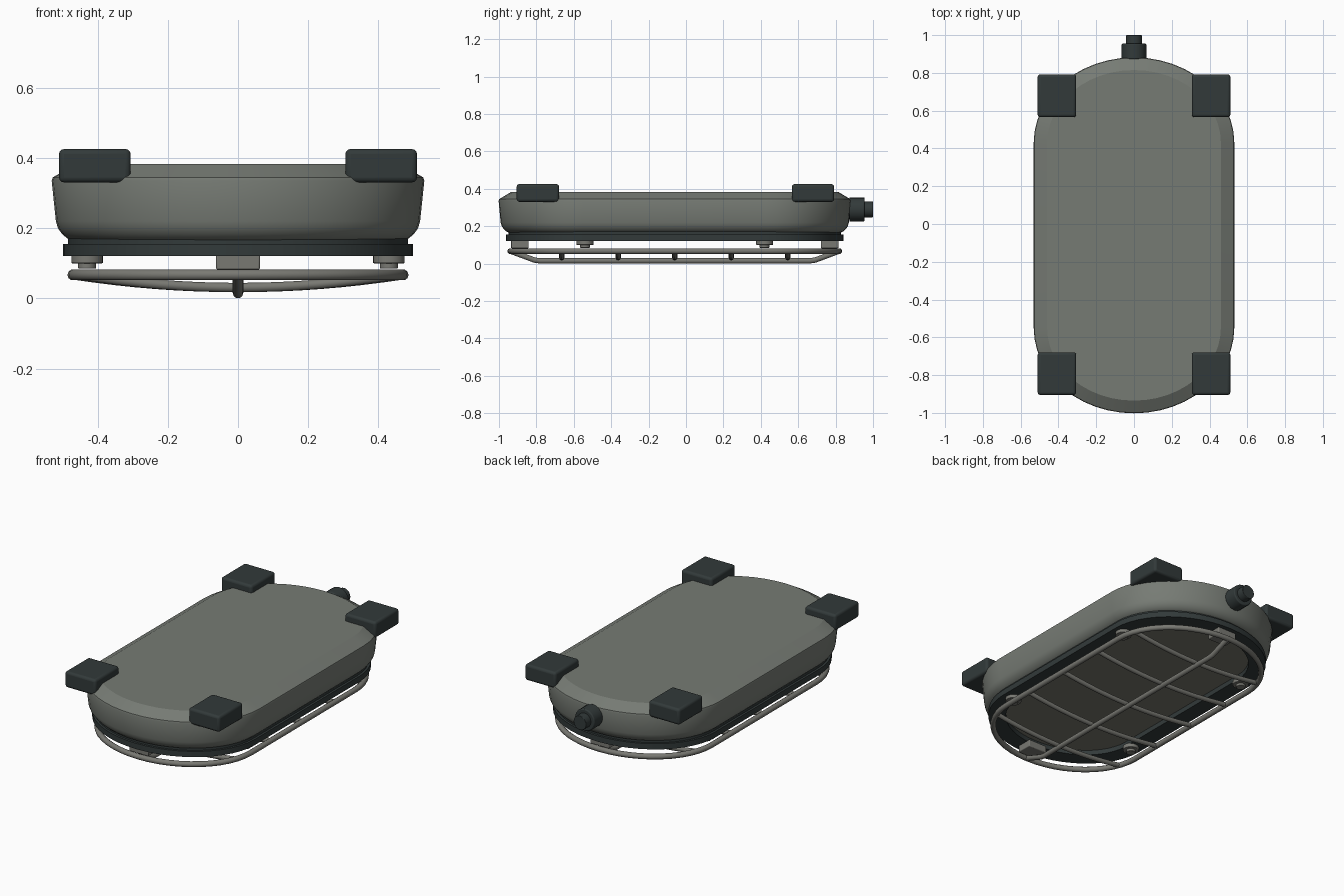
import bpy, bmesh
from math import sin, cos, pi, radians, sqrt
from mathutils import Matrix, Vector

cube = bpy.data.objects.get("Cube")
if cube:
    bpy.data.objects.remove(cube, do_unlink=True)

MID = -0.06        # centre of the housing along y
STRAIGHT = 0.49    # half length of the straight sides


def material(name, rgb):
    m = bpy.data.materials.new(name)
    m.use_nodes = True
    m.diffuse_color = (*rgb, 1)
    m.node_tree.nodes["Principled BSDF"].inputs["Base Color"].default_value = (*rgb, 1)
    return m


GREY = material("grey housing", (0.182, 0.198, 0.175))
RUBBER = material("dark rubber", (0.032, 0.042, 0.042))
METAL = material("cage metal", (0.19, 0.19, 0.17))
GLASS = material("dim glass", (0.18, 0.18, 0.15))


def finish(bm, name, mat, bevel=0):
    bmesh.ops.recalc_face_normals(bm, faces=bm.faces)
    me = bpy.data.meshes.new(name)
    bm.to_mesh(me)
    bm.free()
    ob = bpy.data.objects.new(name, me)
    bpy.context.collection.objects.link(ob)
    me.materials.append(mat)
    if bevel:
        mod = ob.modifiers.new("bevel", "BEVEL")
        mod.width, mod.segments = bevel, 3
    bpy.ops.object.select_all(action="DESELECT")
    ob.select_set(True)
    bpy.context.view_layer.objects.active = ob
    bpy.ops.object.shade_smooth_by_angle(angle=radians(25))


def outline(half_w, half_l, z, steps=24):
    """Straight sides joined by half-ellipse ends."""
    pts = []
    for side in (1, -1):
        for i in range(steps + 1):
            a = pi * i / steps
            pts.append(Vector((side * half_w * cos(a),
                               MID + side * (STRAIGHT + (half_l - STRAIGHT) * sin(a)), z)))
    return pts


def loft(name, profile, mat, ring=False):
    """Stack outlines (half width, half length, z); ring closes the section."""
    bm = bmesh.new()
    loops = [[bm.verts.new(p) for p in outline(*row)] for row in profile]
    pairs = list(zip(loops, loops[1:]))
    if ring:
        pairs.append((loops[-1], loops[0]))
    else:
        bm.faces.new(loops[0])
        bm.faces.new(loops[-1])
    for a, b in pairs:
        for i in range(len(a)):
            j = (i + 1) % len(a)
            bm.faces.new((a[i], a[j], b[j], b[i]))
    finish(bm, name, mat)


def box(name, centre, size, mat, bevel):
    bm = bmesh.new()
    bmesh.ops.create_cube(bm, size=1, matrix=Matrix.Translation(centre) @ Matrix.Diagonal((*size, 1)))
    finish(bm, name, mat, bevel)


def cylinder(name, centre, radius, depth, mat, along_y=False, sides=24, bevel=0.003):
    bm = bmesh.new()
    turn = Matrix.Rotation(pi / 2, 4, "X") if along_y else Matrix.Identity(4)
    bmesh.ops.create_cone(bm, cap_ends=True, segments=sides, radius1=radius, radius2=radius,
                          depth=depth, matrix=Matrix.Translation(centre) @ turn)
    finish(bm, name, mat, bevel)


def rod(name, points, radius, closed=False):
    cu = bpy.data.curves.new(name, "CURVE")
    cu.dimensions = "3D"
    cu.bevel_depth, cu.bevel_resolution, cu.use_fill_caps = radius, 3, True
    sp = cu.splines.new("POLY")
    sp.points.add(len(points) - 1)
    for p, co in zip(sp.points, points):
        p.co = (*co, 1)
    sp.use_cyclic_u = closed
    cu.materials.append(METAL)
    ob = bpy.data.objects.new(name, cu)
    bpy.context.collection.objects.link(ob)
    bpy.ops.object.select_all(action="DESELECT")
    ob.select_set(True)
    bpy.context.view_layer.objects.active = ob
    bpy.ops.object.convert(target="MESH")
    bpy.ops.object.shade_smooth_by_angle(angle=radians(50))


# Housing shell with a rounded lower edge
loft("housing", [(0.475, 0.888, 0.166), (0.488, 0.901, 0.172), (0.502, 0.914, 0.184),
                 (0.513, 0.925, 0.2), (0.519, 0.931, 0.22), (0.531, 0.942, 0.335),
                 (0.528, 0.939, 0.345), (0.46, 0.875, 0.383)], GREY)

# Sealing lip, gasket and recessed glass
loft("sealing_lip", [(0.485, 0.89, 0.15), (0.485, 0.89, 0.175),
                     (0.4, 0.805, 0.175), (0.4, 0.805, 0.15)], RUBBER, True)
loft("gasket", [(0.498, 0.903, 0.121), (0.498, 0.903, 0.155),
                (0.4, 0.805, 0.155), (0.4, 0.805, 0.121)], RUBBER, True)
loft("glass", [(0.405, 0.81, 0.15), (0.405, 0.81, 0.17)], GLASS)

# Corner feet
for x in (-0.408, 0.408):
    for y in (-0.792, 0.679):
        box("foot", (x, y, 0.378), (0.204, 0.226, 0.095), RUBBER, 0.014)

# Cable gland at the back
cylinder("gland_collar", (0, 0.86, 0.29), 0.053, 0.06, RUBBER, True)
cylinder("gland_nut", (0, 0.914, 0.29), 0.065, 0.082, RUBBER, True, 16, 0.006)
cylinder("gland_tip", (0, 0.97, 0.29), 0.042, 0.06, RUBBER, True)

# Guard cage: rim, curved cross bars and one long bar
RIM_W, RIM_L, RIM_Z = 0.47, 0.879, 0.067
rod("cage_rim", outline(RIM_W, RIM_L, RIM_Z), 0.016, True)
for k in range(-2, 3):
    dy = k * 0.302
    past = max(0, abs(dy) - STRAIGHT) / (RIM_L - STRAIGHT)
    reach = RIM_W * sqrt(1 - past * past)
    bar = []
    for i in range(17):
        t = i / 8 - 1
        bar.append((reach * t, MID + dy, RIM_Z - 0.036 * (1 - t * t)))
    rod("cage_cross_bar", bar, 0.014)
rod("cage_long_bar", [(0, MID - RIM_L, RIM_Z), (0, MID - 0.75, 0.019), (0, MID - 0.72, 0.015),
                      (0, MID + 0.72, 0.015), (0, MID + 0.75, 0.019), (0, MID + RIM_L, RIM_Z)], 0.015)

# Cage mounts: blocks at the ends, studs along the sides
for s in (-1, 1):
    box("end_mount", (0, MID + s * 0.828, 0.104), (0.125, 0.094, 0.044), METAL, 0.005)
    for x in (-0.43, 0.43):
        y = MID + s * 0.48
        cylinder("side_mount", (x, y, 0.113), 0.045, 0.026, METAL)
        cylinder("side_stud", (x, y, 0.095), 0.026, 0.02, METAL)
